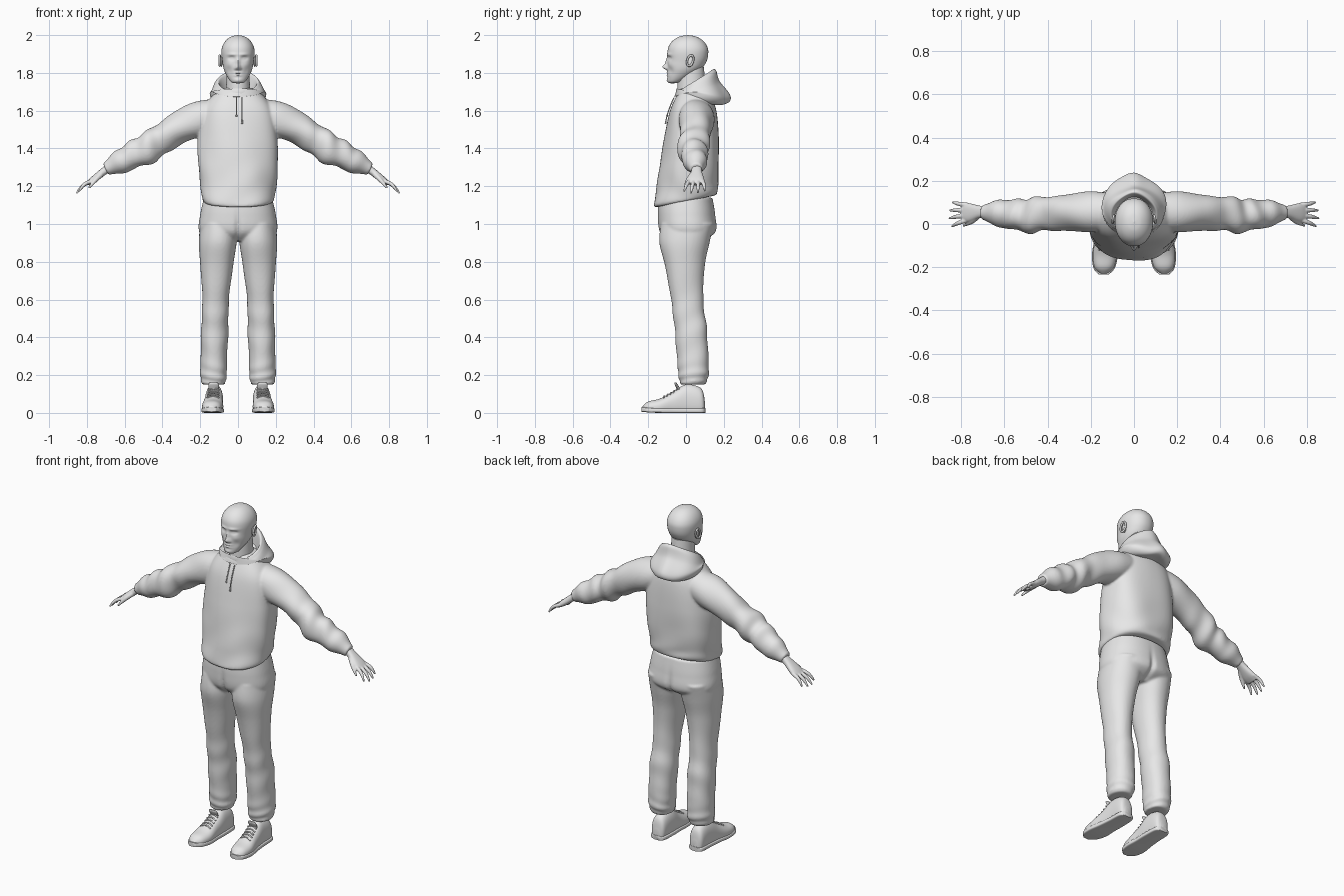
import bpy, bmesh, math
from math import sin, cos, pi, tau
from mathutils import Vector, Matrix

default_cube = bpy.data.objects.get("Cube")
if default_cube:
    bpy.data.objects.remove(default_cube, do_unlink=True)

shade = (0.8, 0.8, 0.8, 1)
grey = bpy.data.materials.new("plain_grey")
grey.use_nodes = True
grey.diffuse_color = shade
grey.node_tree.nodes["Principled BSDF"].inputs["Base Color"].default_value = shade
X, Y, Z = Matrix.Identity(3)
SIDES = (1, -1)


def gauss(distance, spread):
    return math.exp(-(distance / spread) ** 2)


def spline(rows, t):
    """Smooth interpolation through the rows, with t from 0 to 1."""
    place = t * (len(rows) - 1)
    i = min(int(place), len(rows) - 2)
    f = place - i
    before, start, end, after = (rows[min(max(i + k, 0), len(rows) - 1)] for k in (-1, 0, 1, 2))
    return [b + f / 2 * (c - a + f * (2 * a - 5 * b + 4 * c - d + f * (3 * (b - c) + d - a)))
            for a, b, c, d in zip(before, start, end, after)]


def loft(bm, rows, ref=X, axis=Z, power=2, side=1, steps=40, segs=40, fold=None, deform=None):
    """Skin rings of (x, y, z, half width, half depth, slope); without an axis they follow the path."""
    rings = []
    for i in range(steps + 1):
        t = i / steps
        x, y, z, width, depth, slope = spline(rows, t)
        ahead, behind = (Vector(spline(rows, min(max(t + d, 0), 1))[:3]) for d in (.02, -.02))
        along = axis or (ahead - behind).normalized()
        u = (ref - along * ref.dot(along)).normalized()
        v = along.cross(u)
        ring = []
        for j in range(segs):
            angle = tau * j / segs
            c, s = cos(angle), sin(angle)
            swell = 1 + (fold(t, angle) if fold else 0)
            pu = math.copysign(abs(c) ** (2 / power), c) * max(width, .001) * swell
            pv = math.copysign(abs(s) ** (2 / power), s) * max(depth, .001) * swell
            point = Vector((x, y, z)) + u * pu + v * pv + along * slope * pv
            if deform:
                point = deform(point)
            ring.append(bm.verts.new((point.x * side, point.y, point.z)))
        rings.append(ring)
    for low, high in zip(rings, rings[1:]):
        for j in range(segs):
            n = (j + 1) % segs
            bm.faces.new((low[j], low[n], high[n], high[j]))
    bm.faces.new(rings[0][::-1])
    bm.faces.new(rings[-1])


def upright(bm, rows, centre=lambda z: 0, **options):
    """Loft of level rings given as (z, half width, front, back, optional slope)."""
    loft(bm, [(centre(z), (front + back) / 2, z, width, (back - front) / 2, sum(slope))
              for z, width, front, back, *slope in rows], **options)


def tube(bm, points, radii, ref=Y, **options):
    """Round loft that follows a path of points."""
    loft(bm, [(*p, r, r, 0) for p, r in zip(points, radii)], ref=ref, axis=None, **options)


def finish(name, bm, voxel=0):
    bmesh.ops.recalc_face_normals(bm, faces=bm.faces)
    mesh = bpy.data.meshes.new(name)
    bm.to_mesh(mesh)
    bm.free()
    mesh.materials.append(grey)
    mesh.shade_smooth()
    mesh.set_sharp_from_angle(angle=math.radians(50))
    part = bpy.data.objects.new(name, mesh)
    bpy.context.collection.objects.link(part)
    if voxel:
        fuse = part.modifiers.new("fuse", "REMESH")
        fuse.mode, fuse.voxel_size, fuse.use_smooth_shade = "VOXEL", voxel, True
        soften = part.modifiers.new("soften", "SMOOTH")
        soften.factor, soften.iterations = .5, 4


# Head: jaw rings and a round dome, with soft bumps (x, z, width, height, amount) for the face
FEATURES = {
    "nose_tip": (0, 1.83, .013, .012, .02), "nose_bridge": (0, 1.85, .009, .026, .012),
    "nostril": (.012, 1.823, .008, .007, .006), "eye_socket": (.035, 1.878, .017, .011, -.01),
    "eyeball": (.034, 1.877, .009, .006, .004), "brow": (.03, 1.897, .025, .008, .005),
    "upper_lip": (0, 1.8, .022, .005, .005), "lower_lip": (0, 1.787, .02, .005, .005),
    "mouth": (0, 1.794, .024, .002, -.003), "chin": (0, 1.76, .022, .012, .006),
    "cheekbone": (.05, 1.845, .02, .018, .004), "cheek": (.045, 1.81, .016, .02, -.005),
}


def sculpt_face(p):
    facing = max(0, min(1, -p.y * 20))
    push = sum(amount * gauss(abs(p.x) - x, width) * gauss(p.z - z, height)
               for x, z, width, height, amount in FEATURES.values())
    return p - Y * push * facing


jaw = [(1.745, .01, -.08, -.06), (1.755, .04, -.095, -.02), (1.81, .072, -.098, .07), (1.86, .083, -.098, .108)]
dome = [(1.91 + .09 * sin(a), .088 * cos(a), .01 - .108 * cos(a), .01 + .108 * cos(a))
        for a in (pi / 8 * k for k in range(5))]
bm = bmesh.new()
upright(bm, jaw + dome, power=2.15, steps=110, segs=96, deform=sculpt_face)
finish("head", bm)

bm = bmesh.new()
upright(bm, [(1.6, .08, -.04, .12), (1.7, .065, -.045, .105), (1.83, .06, -.04, .095)], steps=12)
finish("neck", bm)

# Ears: an oval rim around a shallow bowl
bm = bmesh.new()
for side in SIDES:
    turns = [tau * k / 24 for k in range(25)]
    rim = [(.091 + .008 * sin(a / 2), .022 + .016 * cos(a) + .006 * sin(a), 1.865 + .028 * sin(a)) for a in turns]
    tube(bm, rim, [.0055] * len(rim), ref=X, side=side, segs=8)
    bowl = Matrix.Translation((side * .088, .022, 1.86)) @ Matrix.Diagonal((.007, .016, .028, 1))
    bmesh.ops.create_uvsphere(bm, u_segments=16, v_segments=10, radius=1, matrix=bowl)
finish("ears", bm)


# Hooded top: body and sleeves fused, with draped folds and a hem that rises to the back
def body_fold(t, a):
    drape = .018 * sin(5 * a + 7 * t) * sin(pi * t)
    return drape + .012 * sin(26 * t + 3 * sin(2 * a)) * gauss(t - .25, .2)


def sleeve_fold(t, a):
    elbow = .1 * sin(34 * t + 2 * sin(a + .6)) * gauss(t - .66, .18)
    return elbow + .04 * sin(3 * a + 12 * t) * sin(pi * t) + .2 * gauss(t - .88, .05)


def tilt_hem(p):
    return p + Z * .2 * p.y * gauss(p.z - 1.12, .08)


bm = bmesh.new()
upright(bm, [(1.12, .17, -.14, .14), (1.13, .19, -.17, .165), (1.2, .2, -.155, .17), (1.32, .21, -.135, .175),
             (1.45, .21, -.115, .175), (1.6, .19, -.085, .16), (1.69, .125, -.045, .125), (1.72, .08, -.03, .1)],
        power=2.35, steps=90, segs=80, fold=body_fold, deform=tilt_hem)
sleeve_heights = (1.58, 1.555, 1.515, 1.455, 1.39, 1.34, 1.29)
sleeve_radii = (.085, .095, .085, .078, .079, .06, .034)
sleeve_path = [(.1 + .1 * k, .055 - .018 * gauss(k - 4, 1), z) for k, z in enumerate(sleeve_heights)]
for side in SIDES:
    tube(bm, sleeve_path, sleeve_radii, side=side, steps=90, fold=sleeve_fold)
finish("hooded_top", bm, voxel=.007)


# Hood lying behind the neck, drawn to a point at the back centre
def hood_point(p):
    pull = gauss(p.x, .05) * max(0, p.y - .06)
    return p + (Y + Z) * pull * .1


def hood_fold(t, a):
    return .02 * sin(4 * a + 9 * t) * sin(pi * t)


bm = bmesh.new()
upright(bm, [(1.68, .08, -.05, .12, .5), (1.75, .1, -.05, .13, .6), (1.74, .12, -.06, .15, .6),
             (1.71, .14, -.06, .17, .3), (1.69, .15, -.05, .22, -.2), (1.65, .13, -.05, .2, -.2),
             (1.63, .07, 0, .13, 0)],
        steps=70, segs=72, fold=hood_fold, deform=hood_point)
finish("hood", bm)

# Drawstrings hanging down the chest
bm = bmesh.new()
for x, length in ((-.008, .1), (.022, .14)):
    drops = [length * k / 6 for k in range(7)]
    tube(bm, [(x, -.108 + .045 * (1 - d / .14) ** 1.5, 1.67 - d) for d in drops],
         [.003] * 6 + [.005], ref=X, steps=14, segs=8)
finish("drawstrings", bm)

# Hands: flat palm, four fanned fingers and a thumb
bm = bmesh.new()
for side in SIDES:
    loft(bm, [(.68, .057, 1.3, .027, .022, 0), (.715, .056, 1.275, .029, .02, 0),
              (.765, .053, 1.235, .044, .018, 0), (.795, .053, 1.213, .036, .012, 0)],
         ref=Y, axis=None, power=2.4, side=side, steps=20, segs=24)
    for k in range(4):
        reach = 1 - .14 * abs(k - 1.6)
        root = Vector((.77, .088 - .023 * k, 1.23))
        tip = root + Vector((.09 * reach, .012 - .014 * k, -.072 * reach))
        knuckle = (root + tip) / 2 + (X + Z) * .008
        tube(bm, [root, knuckle, tip], [.011, .01, .005], side=side, steps=12, segs=10)
    tube(bm, [(.725, .035, 1.262), (.755, .01, 1.232), (.79, -.008, 1.19)], [.015, .012, .005],
         side=side, steps=12, segs=12)
finish("hands", bm, voxel=.0035)


# Trousers: pelvis and legs fused, with a fly crease, a seat cleft and wrinkled legs
def crease(p):
    cut = .014 * gauss(p.x, .012) * gauss(p.z - .95, .09)
    return p - Y * math.copysign(cut, p.y)


def leg_fold(t, a):
    knee = .028 * sin(44 * t + 2 * sin(a)) * gauss(t - .55, .16)
    ankle = .04 * sin(60 * t + 2 * sin(a + 1)) * gauss(t - .9, .12)
    return knee + ankle + .018 * sin(3 * a + 9 * t)


def leg_centre(z):
    return .13 - .03 * z * z


bm = bmesh.new()
upright(bm, [(1.14, .18, -.145, .14), (1.05, .2, -.15, .155), (.96, .205, -.14, .158), (.91, .14, -.09, .09)],
        power=2.3, segs=80, deform=crease)
for side in SIDES:
    upright(bm, [(1, .1, -.13, .15), (.9, .1, -.14, .125), (.78, .087, -.113, .098), (.6, .07, -.08, .09),
                 (.45, .072, -.06, .11), (.3, .07, -.047, .12), (.2, .07, -.04, .12), (.15, .06, -.03, .1)],
            centre=leg_centre, power=2.15, side=side, steps=110, segs=48, fold=leg_fold)
finish("trousers", bm, voxel=.007)

# Shoes: (y, top height, half width) from heel to toe, turned out slightly
SHOE = [(.1, .06, .02), (.08, .13, .042), (0, .15, .047), (-.07, .11, .05), (-.14, .075, .056),
        (-.2, .06, .045), (-.23, .035, .018)]


def shoe_x(y):
    return .126 - .06 * min(y, 0)


def flatten(p):
    return Vector((p.x, p.y, max(p.z, .005)))


upper = [(shoe_x(y), y, top * .42, width, top * .58, 0) for y, top, width in SHOE]
sole = [(shoe_x(y), y * 1.02, .013 + .1 * max(0, -y - .17), width + .004, .013, 0) for y, top, width in SHOE]
uppers, soles, laces = bmesh.new(), bmesh.new(), bmesh.new()
for side in SIDES:
    loft(uppers, upper, axis=-Y, power=2.3, side=side, deform=flatten)
    loft(soles, sole, axis=-Y, power=5, side=side)
    for k in range(5):
        y, top, width = spline(SHOE, .44 + .04 * k)
        across = [width * .3 * d for d in (-2, -1, 0, 1, 2)]
        tube(laces, [(shoe_x(y) + d, y - abs(d) * .2, top + .002 - 9 * d * d) for d in across],
             [.004] * len(across), ref=Z, side=side, steps=10, segs=8)
    upright(uppers, [(.12, .025, -.045, -.025), (.15, .028, -.06, -.044), (.16, .02, -.06, -.05)],
            centre=leg_centre, side=side, steps=8, segs=16)
finish("shoe_uppers", uppers)
finish("shoe_soles", soles)
finish("shoe_laces", laces)
